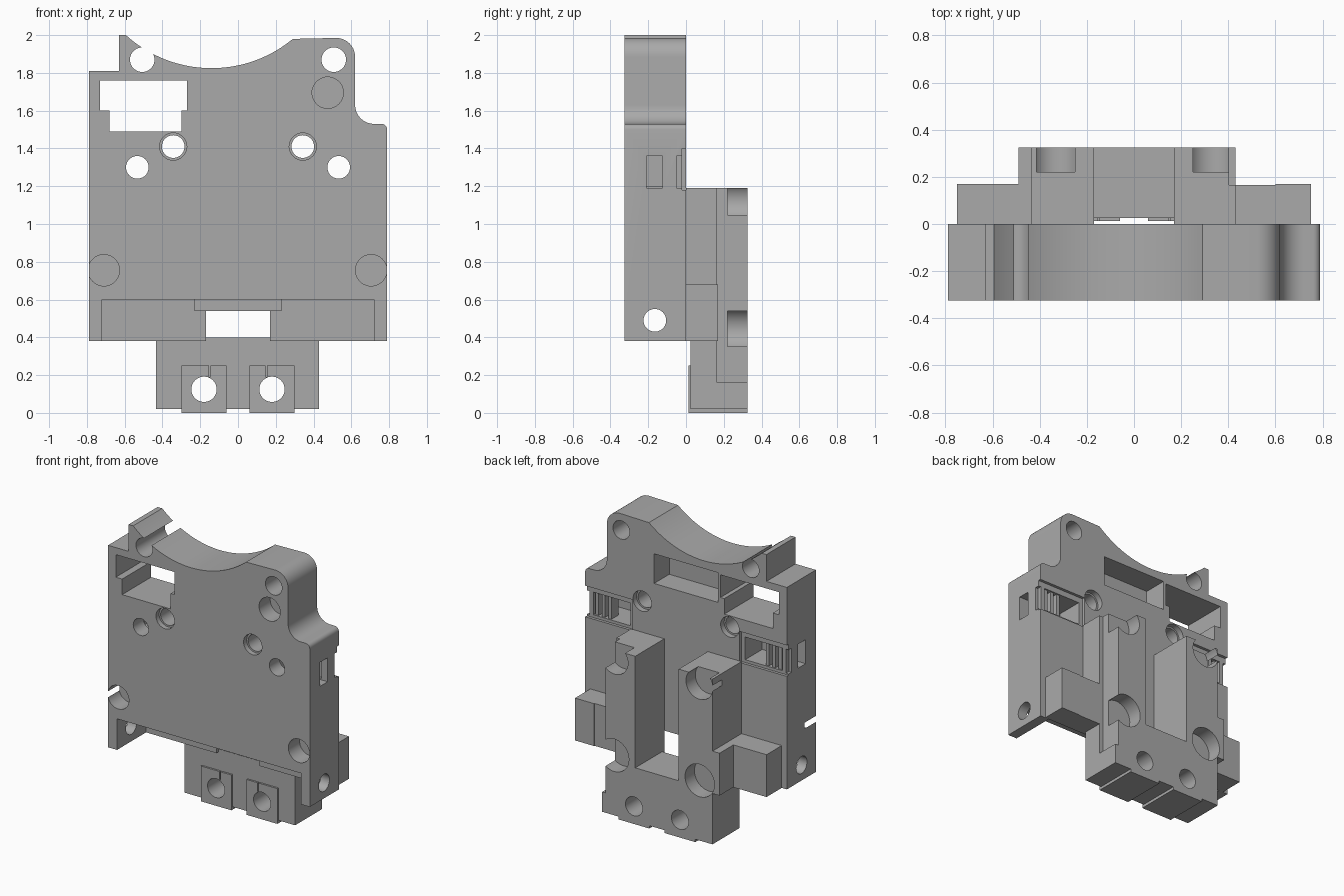
import bpy, bmesh, math
from mathutils import Matrix, Vector

if "Cube" in bpy.data.objects:
    bpy.data.objects.remove(bpy.data.objects["Cube"], do_unlink=True)

grey = bpy.data.materials.new("moulded grey")
grey.use_nodes = True
grey.diffuse_color = (0.4, 0.4, 0.4, 1)
grey.node_tree.nodes["Principled BSDF"].inputs["Base Color"].default_value = (0.4, 0.4, 0.4, 1)


def finish(bm, name):
    bmesh.ops.recalc_face_normals(bm, faces=bm.faces[:])
    mesh = bpy.data.meshes.new(name)
    bm.to_mesh(mesh)
    bm.free()
    mesh.materials.append(grey)
    ob = bpy.data.objects.new(name, mesh)
    bpy.context.collection.objects.link(ob)
    return ob


def box(name, x, y, z):
    bm = bmesh.new()
    bmesh.ops.create_cube(bm, size=1)
    for v in bm.verts:
        v.co = [a + (b - a) * (c + 0.5) for (a, b), c in zip((x, y, z), v.co)]
    return finish(bm, name)


def rod(name, r, start, end):
    a, b = Vector(start), Vector(end)
    bm = bmesh.new()
    turn = (b - a).to_track_quat('Z', 'Y').to_matrix().to_4x4()
    bmesh.ops.create_cone(bm, cap_ends=True, segments=40, radius1=r, radius2=r,
                          depth=(b - a).length, matrix=Matrix.Translation((a + b) / 2) @ turn)
    return finish(bm, name)


def prism(name, outline, y0, y1):
    bm = bmesh.new()
    face = bm.faces.new([bm.verts.new((x, y0, z)) for x, z in outline])
    moved = bmesh.ops.extrude_face_region(bm, geom=[face])["geom"]
    for v in moved:
        if isinstance(v, bmesh.types.BMVert):
            v.co.y = y1
    return finish(bm, name)


def arc(cx, cz, r, a0, a1, n):
    angles = [math.radians(a0 + (a1 - a0) * i / n) for i in range(n + 1)]
    return [(cx + r * math.cos(a), cz + r * math.sin(a)) for a in angles]


def combine(target, tool, operation='DIFFERENCE'):
    mod = target.modifiers.new("combine", 'BOOLEAN')
    mod.operation, mod.solver, mod.object = operation, 'EXACT', tool
    bpy.context.view_layer.objects.active = target
    bpy.ops.object.modifier_apply(modifier=mod.name)
    bpy.data.objects.remove(tool, do_unlink=True)


# Main plate with saddle cut and rounded shoulder
outline = [(-0.79, 0.38), (0.79, 0.38)]
outline += arc(0.76, 1.5, 0.03, 0, 90, 5)
outline += arc(0.72, 1.63, 0.1, 270, 180, 10)
outline += arc(0.52, 1.885, 0.1, 0, 90, 10)
outline += arc(-0.14, 2.5, 0.675, -50.4, -132.2, 36)
outline += [(-0.63, 2.0), (-0.63, 1.81), (-0.79, 1.81)]
plate = prism("main_plate", outline, -0.325, 0)

# Foot recess leaving two ears, and a thin lip above the window
combine(plate, box("cut", (-0.72, 0.72), (-0.5, 0.1), (0.3, 0.6)))
combine(plate, rod("cut", 0.06, (-1, -0.165, 0.49), (1, -0.165, 0.49)))

# Stepped window and rear pocket
combine(plate, box("cut", (-0.73, -0.27), (-0.5, 0.1), (1.6, 1.76)))
combine(plate, box("cut", (-0.68, -0.3), (-0.5, 0.1), (1.49, 1.61)))
combine(plate, box("cut", (-0.25, 0.25), (-0.17, 0.1), (1.56, 1.77)))

# Round sockets in the front
for x, z in ((0.475, 1.695), (-0.71, 0.755), (0.705, 0.755)):
    combine(plate, rod("cut", 0.083, (x, -0.5, z), (x, -0.2, z)))

for s in (-1, 1):
    # Through holes
    for x, z, r in ((0.507, 1.87, 0.065), (0.533, 1.3, 0.06), (0.343, 1.41, 0.06)):
        combine(plate, rod("cut", r, (s * x, -0.5, z), (s * x, 0.1, z)))
    for y0, y1 in ((-0.5, -0.29), (-0.04, 0.1)):
        combine(plate, rod("cut", 0.072, (s * 0.343, y0, 1.41), (s * 0.343, y1, 1.41)))

    # Louvred rear pocket and its side slot
    def span(a, b):
        return tuple(sorted((s * a, s * b)))
    combine(plate, box("cut", span(0.42, 0.9), (-0.02, 0.1), (1.18, 1.4)))
    combine(plate, box("cut", span(0.45, 0.74), (-0.21, 0.1), (1.2, 1.36)))
    combine(plate, box("cut", span(0.7, 0.9), (-0.21, -0.125), (1.19, 1.36)))
    combine(plate, box("cut", span(0.77, 0.9), (-0.05, 0.1), (1.19, 1.36)))
    for i in range(3):
        x = 0.605 + i * 0.05
        box("louvre_rib", span(x, x + 0.025), (-0.11, -0.03), (1.2, 1.36))

box("window_lip", (-0.23, 0.23), (-0.03, 0), (0.54, 0.6))

# Rear frame: foot block, wings and two towers
frame = box("rear_frame", (-0.435, 0.43), (0.025, 0.325), (0.02, 0.4))
for x, y, z in (((-0.75, -0.17), (0, 0.17), (0.38, 0.68)),
                ((0.17, 0.75), (0, 0.17), (0.38, 0.68)),
                ((-0.435, -0.17), (0, 0.325), (0.39, 1.19)),
                ((0.17, 0.43), (0, 0.325), (0.39, 1.19)),
                ((-0.49, -0.42), (0.1, 0.325), (0.38, 0.68)),
                ((-0.3, -0.06), (0.012, 0.325), (0, 0.1)),
                ((0.06, 0.3), (0.012, 0.325), (0, 0.1)),
                ((-0.3, -0.06), (0.012, 0.1), (0.05, 0.25)),
                ((0.06, 0.3), (0.012, 0.1), (0.05, 0.25))):
    combine(frame, box("add", x, y, z), 'UNION')
combine(frame, box("cut", (0.402, 0.6), (0.165, 0.5), (0.16, 1.3)))

# Screw seats, open tower tops and foot holes
for s in (-1, 1):
    combine(frame, rod("cut", 0.115, (s * 0.335, 0.22, 0.445), (s * 0.335, 0.5, 0.445)))
    combine(frame, rod("cut", 0.105, (s * 0.332, 0.22, 1.125), (s * 0.332, 0.5, 1.125)))
    combine(frame, rod("cut", 0.067, (s * 0.18, -0.1, 0.125), (s * 0.18, 0.5, 0.125)))
    combine(frame, box("cut", (s * 0.15 - 0.004, s * 0.15 + 0.004), (-0.1, 0.025), (0.19, 0.25)))

# Smooth bores and arcs, crisp edges
bpy.ops.object.select_all(action='DESELECT')
for ob in (plate, frame):
    ob.select_set(True)
    bpy.context.view_layer.objects.active = ob
bpy.ops.object.shade_smooth_by_angle(angle=math.radians(30))
